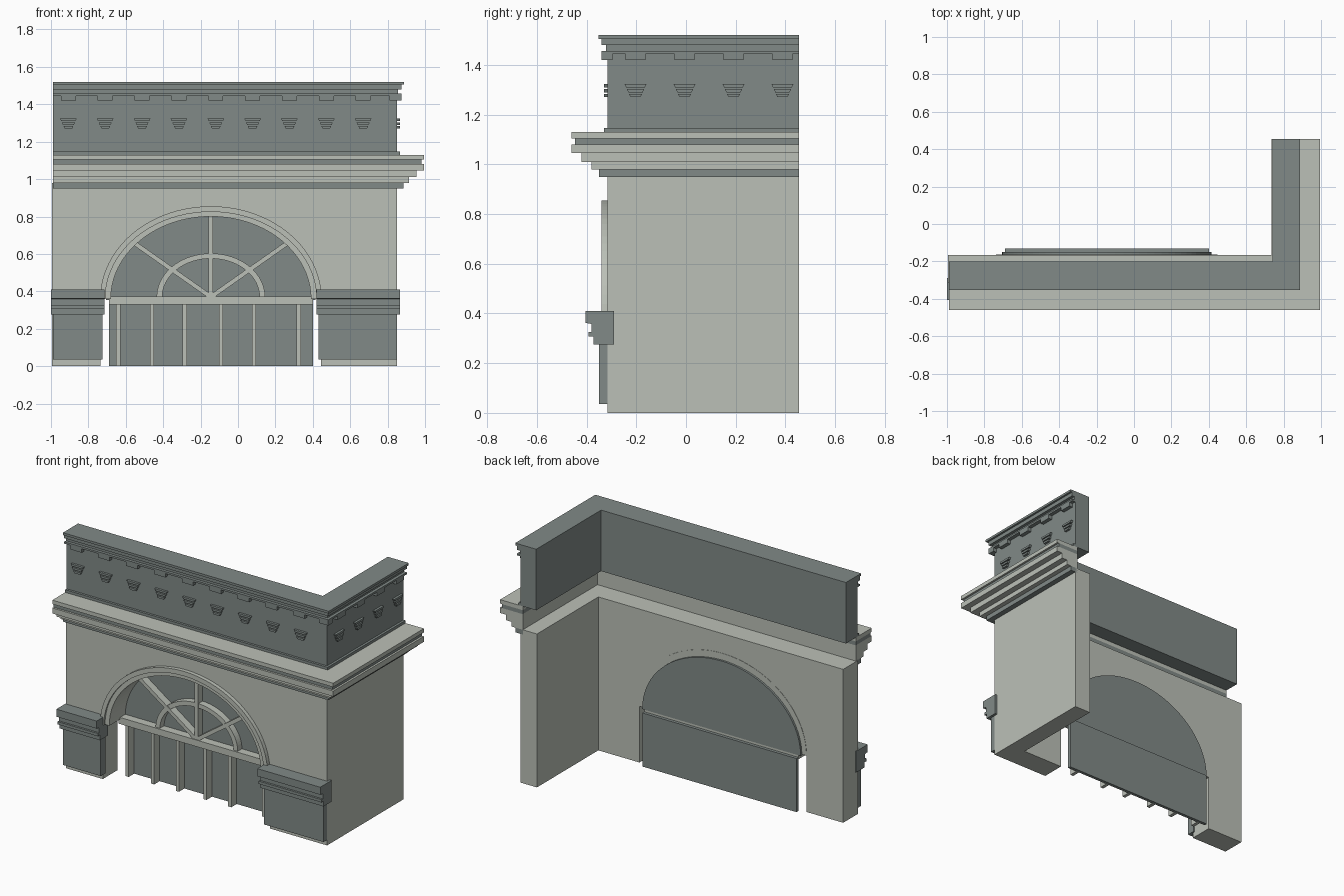
import bpy, bmesh, math
from mathutils import Vector

cube = bpy.data.objects.get("Cube")
if cube:
    bpy.data.objects.remove(cube, do_unlink=True)


def make_material(name, rgb):
    m = bpy.data.materials.new(name)
    m.use_nodes = True
    m.diffuse_color = (*rgb, 1)
    m.node_tree.nodes["Principled BSDF"].inputs["Base Color"].default_value = (*rgb, 1)
    return m


STONE = make_material("pale stone", (0.50, 0.53, 0.475))
SLATE = make_material("slate grey", (0.22, 0.255, 0.245))

# Main outline of the corner building
LEFT, RIGHT, FRONT, END = -0.99, 0.85, -0.315, 0.455
CX, SPRING = -0.145, 0.36


def prism(name, pts, lo, hi, axis, mat):
    """Extrude a flat outline along one axis; points use the other two axes in order."""
    i = "xyz".index(axis)
    bm = bmesh.new()

    def vert(p, d):
        co = list(p)
        co.insert(i, d)
        return bm.verts.new(co)

    a = [vert(p, lo) for p in pts]
    b = [vert(p, hi) for p in pts]
    bm.faces.new(a)
    bm.faces.new(b[::-1])
    for k in range(len(pts)):
        n = (k + 1) % len(pts)
        bm.faces.new((a[k], b[k], b[n], a[n]))
    bmesh.ops.recalc_face_normals(bm, faces=bm.faces)
    me = bpy.data.meshes.new(name)
    bm.to_mesh(me)
    bm.free()
    me.materials.append(mat)
    ob = bpy.data.objects.new(name, me)
    bpy.context.collection.objects.link(ob)
    return ob


def box(name, x0, x1, y0, y1, z0, z1, mat):
    return prism(name, [(x0, z0), (x1, z0), (x1, z1), (x0, z1)], y0, y1, "y", mat)


def band(name, z0, z1, out, back_y, back_x, mat):
    """L-shaped course running along the front and the right-hand return."""
    f, r = FRONT - out, RIGHT + out
    pts = [(LEFT, f), (r, f), (r, END), (back_x, END), (back_x, back_y), (LEFT, back_y)]
    return prism(name, pts, z0, z1, "z", mat)


def arc(a, b, base=SPRING, steps=40):
    """Half ellipse from left to right."""
    return [(CX - a * math.cos(math.pi * k / steps), base + b * math.sin(math.pi * k / steps))
            for k in range(steps + 1)]


def arch_ring(name, outer, inner, y0, y1, base=SPRING):
    return prism(name, arc(*outer, base) + arc(*inner, base)[::-1], y0, y1, "y", STONE)


# Lower walls, with the arched opening
opening = [(CX - 0.59, 0)] + arc(0.59, 0.485) + [(CX + 0.59, 0)]
prism("front_wall", [(-0.995, 0)] + opening + [(RIGHT, 0), (RIGHT, 0.98), (-0.995, 0.98)],
      FRONT, -0.165, "y", STONE)
box("side_wall", 0.735, RIGHT, -0.165, END, 0, 0.98, STONE)

# Stepped main cornice
for k, (z0, z1, out, mat) in enumerate([
        (0.95, 0.98, 0.035, SLATE), (0.98, 1.01, 0.065, STONE), (1.01, 1.045, 0.105, STONE),
        (1.045, 1.08, 0.145, STONE), (1.08, 1.105, 0.132, SLATE), (1.105, 1.13, 0.145, STONE)]):
    band(f"cornice_course_{k + 1}", z0, z1, out, FRONT + 0.015, RIGHT - 0.015, mat)

# Parapet and its mouldings
for name, z0, z1, out in [
        ("parapet_foot", 1.13, 1.147, 0.015), ("parapet_wall", 1.147, 1.445, 0),
        ("dentil_strip", 1.445, 1.457, 0.025), ("parapet_neck", 1.457, 1.48, 0.006),
        ("coping_lower", 1.48, 1.505, 0.025), ("coping_upper", 1.505, 1.52, 0.038)]:
    band(name, z0, z1, out, -0.2, 0.74, SLATE)


# Dentils and tapering three-bar brackets
def rect(c, w, z0, z1, w_low=None):
    h, g = w / 2, (w_low or w) / 2
    return [(c - g, z0), (c + g, z0), (c + h, z1), (c - h, z1)]


def ornament(name, c, axis):
    face = FRONT if axis == "y" else RIGHT
    sign = -1 if axis == "y" else 1
    prism(name + "_dentil", rect(c, 0.08, 1.42, 1.446), face, face + sign * 0.025, axis, SLATE)
    for k in range(3):
        top, w = 1.323 - 0.02 * k, 0.088 - 0.018 * k
        prism(f"{name}_bracket_bar_{k + 1}", rect(c, w, top - 0.013, top, w - 0.012),
              face, face + sign * 0.015, axis, SLATE)


for k in range(9):
    ornament(f"front_{k + 1}", -0.907 + 0.197 * k, "y")
for k in range(4):
    ornament(f"side_{k + 1}", -0.203 + 0.197 * k, "x")
box("corner_dentil", 0.81, RIGHT + 0.025, FRONT - 0.025, FRONT + 0.02, 1.42, 1.446, SLATE)

# Piers with moulded caps either side of the opening
cap = [(-0.29, 0.275), (-0.373, 0.275), (-0.373, 0.308), (-0.393, 0.308), (-0.393, 0.326),
       (-0.38, 0.326), (-0.38, 0.358), (-0.405, 0.362), (-0.405, 0.41), (-0.29, 0.41)]
for side, p0, p1, c0, c1 in [("right", -0.99, -0.725, -1.0, -0.715),
                             ("left", 0.43, 0.849, 0.42, 0.865)]:
    box(side + "_pier", p0, p1, -0.35, -0.3, 0.035, 0.28, SLATE)
    prism(side + "_pier_cap", cap, c0, c1, "x", SLATE)

# Arch surround
arch_ring("arch_outer_moulding", (0.592, 0.495), (0.565, 0.465), -0.34, -0.163)
arch_ring("arch_inner_moulding", (0.567, 0.467), (0.535, 0.44), -0.328, -0.163)

# Fan window
prism("fan_glass", arc(0.56, 0.457, 0.355), -0.167, -0.15, "y", SLATE)
arch_ring("fan_inner_arc", (0.29, 0.233), (0.26, 0.205), -0.21, -0.163, 0.37)
hub = Vector((CX, 0.37))
for name, tip in [("centre", (0, 0.43)), ("left", (0.405, 0.285)), ("right", (-0.405, 0.285))]:
    d = Vector(tip)
    n = Vector((-d.y, d.x)).normalized() * 0.012
    prism(f"fan_spoke_{name}", [hub - n, hub + n, hub + d + n, hub + d - n],
          -0.215, -0.163, "y", STONE)

# Panelled front beneath the window
box("transom", -0.69, 0.40, -0.22, -0.152, 0.33, 0.372, STONE)
box("lower_panel", -0.69, 0.40, -0.15, -0.13, 0, 0.342, SLATE)
for k, x in enumerate([-0.64, -0.46, -0.285, -0.09, 0.085, 0.325]):
    box(f"mullion_{k + 1}", x - 0.011, x + 0.011, -0.205, -0.149, 0, 0.332, STONE)
